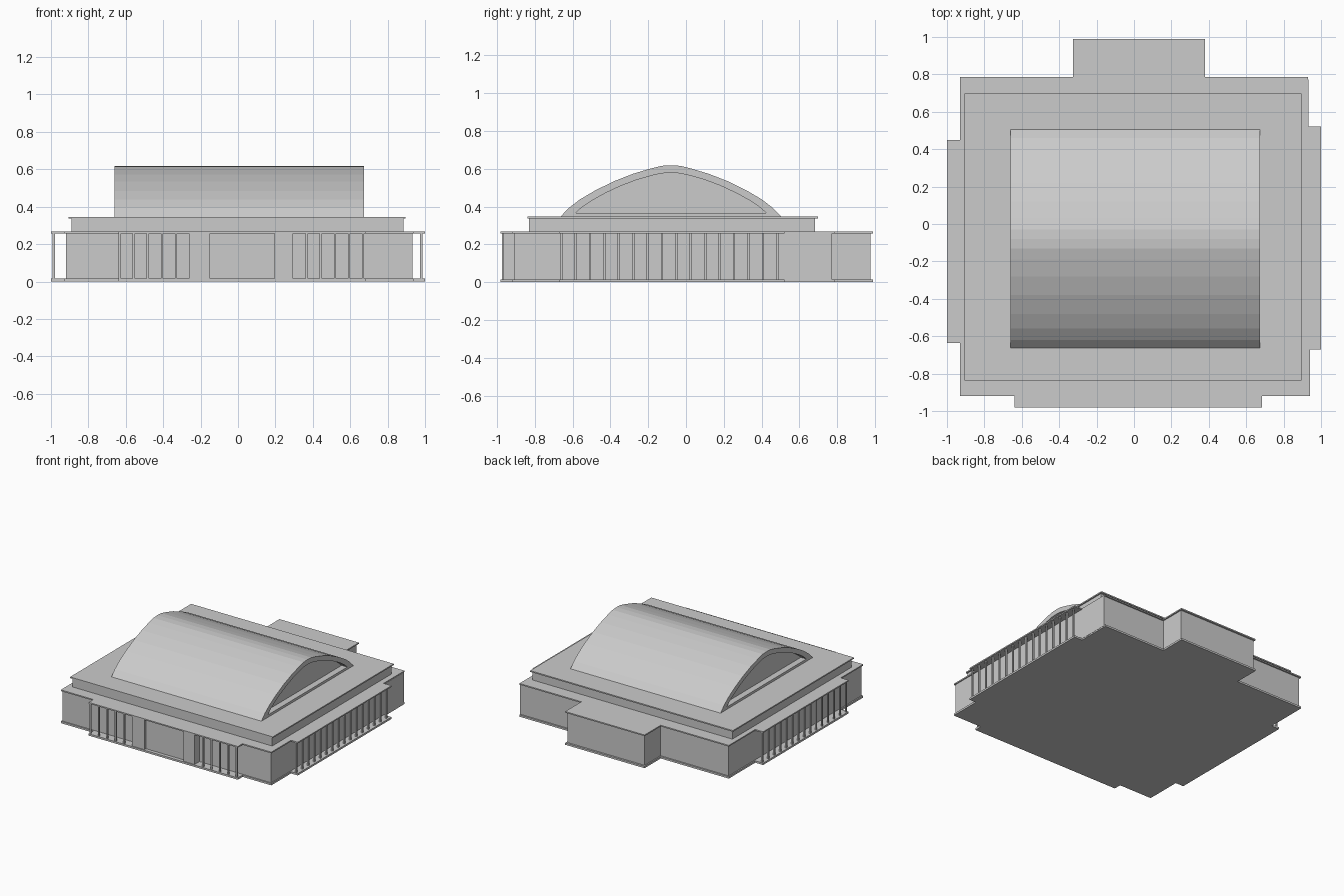
import bpy, bmesh

if "Cube" in bpy.data.objects:
    bpy.data.objects.remove(bpy.data.objects["Cube"])


def prism(name, pts, axis, lo, hi):
    """Extrude a closed profile along x (points are y,z) or z (points are x,y)."""
    def place(p, t):
        return (t, p[0], p[1]) if axis == 'x' else (p[0], p[1], t)
    bm = bmesh.new()
    face = bm.faces.new([bm.verts.new(place(p, lo)) for p in pts])
    out = bmesh.ops.extrude_face_region(bm, geom=[face])
    delta = (hi - lo, 0, 0) if axis == 'x' else (0, 0, hi - lo)
    bmesh.ops.translate(bm, vec=delta,
                        verts=[g for g in out['geom'] if isinstance(g, bmesh.types.BMVert)])
    return finish(name, bm)


def finish(name, bm):
    bmesh.ops.recalc_face_normals(bm, faces=bm.faces)
    me = bpy.data.meshes.new(name)
    bm.to_mesh(me)
    bm.free()
    ob = bpy.data.objects.new(name, me)
    bpy.context.collection.objects.link(ob)
    return ob


def box(name, x0, x1, y0, y1, z0, z1):
    return prism(name, [(x0, y0), (x1, y0), (x1, y1), (x0, y1)], 'z', z0, z1)


# Stepped plan shared by the floor plate and the lower roof
plan = [(-0.93, -0.92), (-0.64, -0.92), (-0.64, -0.98), (0.685, -0.98),
        (0.685, -0.92), (0.94, -0.92), (0.94, -0.67), (1, -0.67),
        (1, 0.52), (0.93, 0.52), (0.93, 0.785), (0.38, 0.785),
        (0.38, 0.99), (-0.325, 0.99), (-0.325, 0.785), (-0.93, 0.785),
        (-0.93, 0.45), (-1, 0.45), (-1, -0.635), (-0.93, -0.635)]
prism("floor_plate", plan, 'z', 0.0, 0.015)
prism("lower_roof", plan, 'z', 0.257, 0.267)

# Main walls with rear annex
walls = [(-0.92, -0.91), (0.932, -0.91), (0.932, 0.773), (0.37, 0.773),
         (0.37, 0.975), (-0.315, 0.975), (-0.315, 0.773), (-0.92, 0.773)]
prism("main_walls", walls, 'z', 0.01, 0.26)

# Front entrance: two piers and a slightly recessed door wall
box("entrance_pier_left", -0.262, -0.15, -0.972, -0.905, 0.01, 0.26)
box("entrance_pier_right", 0.195, 0.295, -0.972, -0.905, 0.01, 0.26)
box("entrance_wall", -0.155, 0.2, -0.952, -0.905, 0.01, 0.26)


# Porch columns on the front and both sides
def column(name, x, y, r=0.006):
    box(name, x - r, x + r, y - r, y + r, 0.01, 0.26)


for i in range(5):
    column("front_column_left", -0.632 + i * 0.075, -0.968)
    column("front_column_right", 0.668 - i * 0.075, -0.968)
for i in range(16):
    column("right_column", 0.98, -0.66 + i * 0.0762)
for i in range(15):
    column("left_column", -0.985, -0.622 + i * 0.0757)

# Upper tier and its cap slab
box("upper_tier", -0.89, 0.885, -0.83, 0.682, 0.26, 0.34)
box("upper_roof", -0.905, 0.895, -0.838, 0.698, 0.336, 0.346)

# Vaulted roof: half profiles as (offset from ridge, height)
RIDGE = -0.08
outer = [(0, .618), (.05, .615), (.11, .6), (.2, .573), (.3, .534),
         (.4, .485), (.48, .438), (.54, .392), (.585, .345)]
inner = [(0, .579), (.05, .575), (.1, .564), (.18, .541), (.265, .509),
         (.35, .469), (.42, .43), (.47, .396), (.505, .365)]


def mirrored(half):
    return ([(RIDGE - d, z) for d, z in reversed(half)]
            + [(RIDGE + d, z) for d, z in half[1:]])


def tube(name, a, b, x0, x1):
    """Hollow profile: outer loop a, inner loop b, extruded along x."""
    bm = bmesh.new()
    rings = [[bm.verts.new((x, *p)) for p in loop] for x in (x0, x1) for loop in (a, b)]
    n = len(a)
    for r, s in ((0, 1), (2, 3), (0, 2), (1, 3)):
        for i in range(n):
            j = (i + 1) % n
            bm.faces.new([rings[r][i], rings[r][j], rings[s][j], rings[s][i]])
    return finish(name, bm)


tube("vault_shell", mirrored(outer), mirrored(inner), -0.66, 0.673)
# Recessed gable walls at both ends of the vault
for side, x in (("left", -0.61), ("right", 0.613)):
    prism("gable_" + side, mirrored(inner), 'x', x, x + 0.01)
